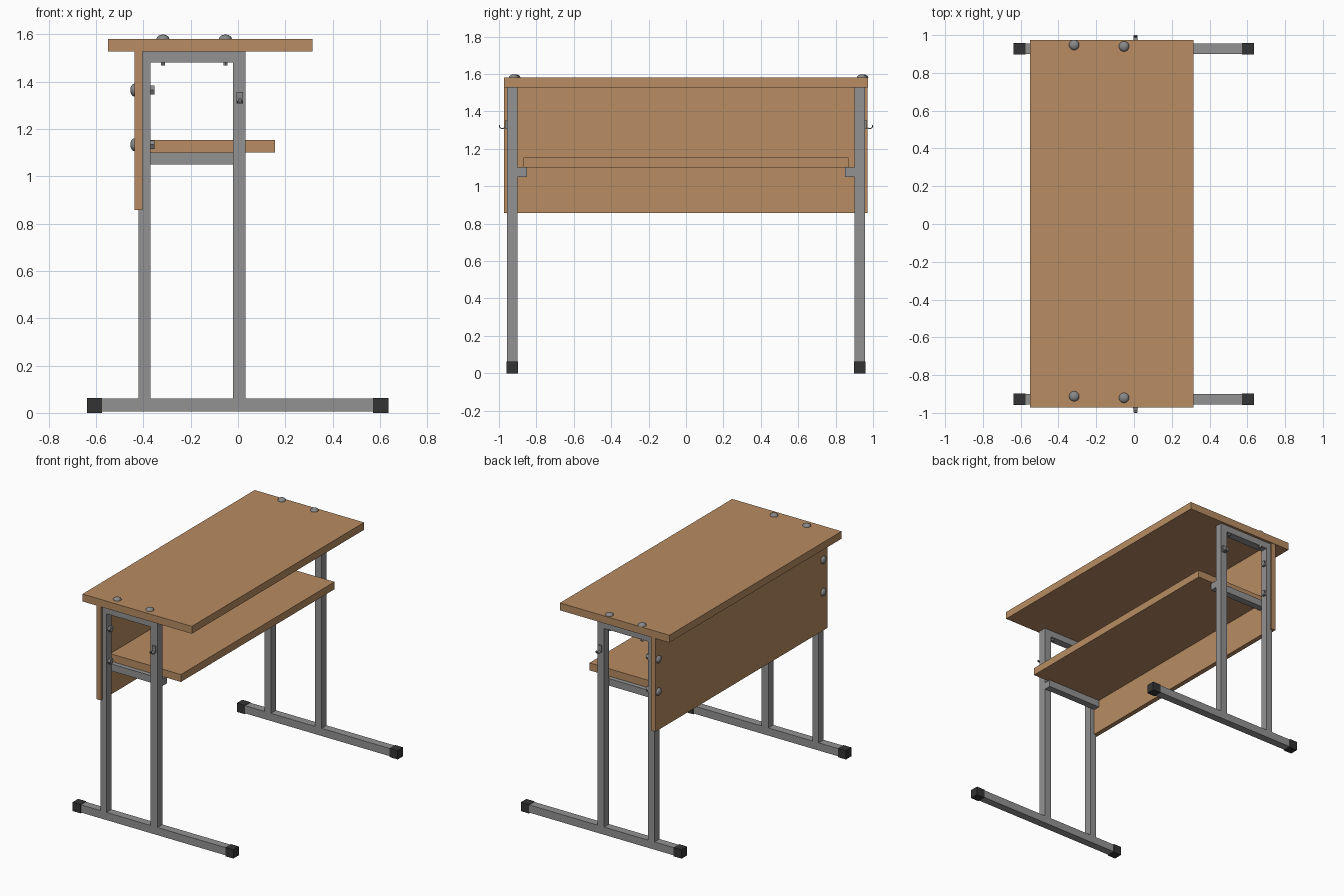
import bpy, bmesh, math
from mathutils import Matrix, Vector

if "Cube" in bpy.data.objects:
    bpy.data.objects.remove(bpy.data.objects["Cube"])


def material(name, rgb):
    m = bpy.data.materials.new(name)
    m.diffuse_color = (*rgb, 1)
    m.use_nodes = True
    m.node_tree.nodes["Principled BSDF"].inputs["Base Color"].default_value = m.diffuse_color
    return m


WOOD = material("wood", (0.479, 0.262, 0.122))
STEEL = material("grey steel", (0.29, 0.29, 0.29))
BOLT = material("bolt metal", (0.25, 0.25, 0.25))
RUBBER = material("black rubber", (0.034, 0.034, 0.034))


def finish(name, bm, mat, smooth=False):
    bmesh.ops.recalc_face_normals(bm, faces=bm.faces)
    me = bpy.data.meshes.new(name)
    bm.to_mesh(me)
    bm.free()
    ob = bpy.data.objects.new(name, me)
    bpy.context.collection.objects.link(ob)
    me.materials.append(mat)
    if smooth:
        bpy.ops.object.select_all(action='DESELECT')
        ob.select_set(True)
        bpy.context.view_layer.objects.active = ob
        bpy.ops.object.shade_smooth_by_angle(angle=math.radians(40))
    return ob


def box(name, x, y, z, mat):
    bm = bmesh.new()
    bmesh.ops.create_cube(bm, size=1)
    for v in bm.verts:
        v.co = [(a + b) / 2 + c * abs(b - a) for (a, b), c in zip((x, y, z), v.co)]
    return finish(name, bm, mat)


def cylinder(bm, r, z0, z1, sides):
    bmesh.ops.create_cone(bm, cap_ends=True, segments=sides, radius1=r, radius2=r,
                          depth=z1 - z0, matrix=Matrix.Translation((0, 0, (z0 + z1) / 2)))


def bolt(name, loc, turn, length, nut_radius, nut_height):
    """Domed head above the local z = 0 plane, shank and nut below."""
    bm = bmesh.new()
    bmesh.ops.create_uvsphere(bm, u_segments=20, v_segments=12, radius=0.027,
                              matrix=Matrix.Diagonal((1, 1, 0.67, 1)))
    bmesh.ops.bisect_plane(bm, geom=bm.verts[:] + bm.edges[:] + bm.faces[:],
                           plane_co=(0, 0, 0), plane_no=(0, 0, 1), clear_inner=True)
    cylinder(bm, 0.008, -length, 0, 12)
    cylinder(bm, nut_radius, -length, nut_height - length, 6)
    ob = finish(name, bm, BOLT, True)
    ob.matrix_world = Matrix.Translation(loc) @ turn


# wooden boards
box("table_top", (-0.55, 0.315), (-0.972, 0.974), (1.527, 1.58), WOOD)
box("modesty_panel", (-0.437, -0.403), (-0.972, 0.97), (0.858, 1.527), WOOD)
box("book_shelf", (-0.403, 0.156), (-0.868, 0.868), (1.10, 1.153), WOOD)

for s, side in ((-1, "right"), (1, "left")):
    y = (s * 0.9, s * 0.956)
    # steel end frame
    box(side + "_foot_bar", (-0.60, 0.60), y, (0.005, 0.06), STEEL)
    box(side + "_rear_leg", (-0.42, -0.37), y, (0.06, 1.527), STEEL)
    box(side + "_front_leg", (-0.022, 0.032), y, (0.06, 1.527), STEEL)
    box(side + "_top_bar", (-0.37, -0.022), y, (1.48, 1.527), STEEL)
    box(side + "_shelf_bar", (-0.403, 0.032), (s * 0.85, s * 0.9), (1.05, 1.10), STEEL)

    # rubber end caps
    yc = (s * 0.897, s * 0.959)
    box(side + "_rear_cap", (-0.637, -0.574), yc, (0, 0.063), RUBBER)
    box(side + "_front_cap", (0.571, 0.635), yc, (0, 0.063), RUBBER)

    # bolts through the top and the panel
    for i, (x, dy) in enumerate(((-0.317, 0.0), (-0.053, -0.008))):
        bolt(f"{side}_top_bolt_{i}", (x, s * 0.93 + 0.018 + dy, 1.58),
             Matrix.Identity(4), 0.113, 0.01, 0.02)
    for i, z in enumerate((1.133, 1.364)):
        bolt(f"{side}_panel_bolt_{i}", (-0.437, s * 0.931 + 0.006, z),
             Matrix.Rotation(-math.pi / 2, 4, 'Y'), 0.085, 0.021, 0.018)

    # bag hook: wall plate and an upturned tapering strip
    box(side + "_hook_plate", (-0.006, 0.022), (s * 0.954, s * 0.966), (1.307, 1.355), BOLT)
    bm = bmesh.new()
    path = ((0.962, 1.316, 0.012), (0.975, 1.309, 0.012), (0.988, 1.309, 0.011),
            (0.996, 1.316, 0.009), (0.998, 1.328, 0.006))
    rings = []
    for i, (py, pz, w) in enumerate(path):
        a, b = path[max(i - 1, 0)], path[min(i + 1, len(path) - 1)]
        n = Vector((0, -(b[1] - a[1]), b[0] - a[0])).normalized() * 0.003
        rings.append([bm.verts.new((0.008 + dx * w, s * (py + k * n.y), pz + k * n.z))
                      for dx, k in ((-1, -1), (1, -1), (1, 1), (-1, 1))])
    for r, q in zip(rings, rings[1:]):
        for j in range(4):
            bm.faces.new((r[j], r[(j + 1) % 4], q[(j + 1) % 4], q[j]))
    bm.faces.new(rings[0])
    bm.faces.new(rings[-1])
    finish(side + "_bag_hook", bm, BOLT, True)
